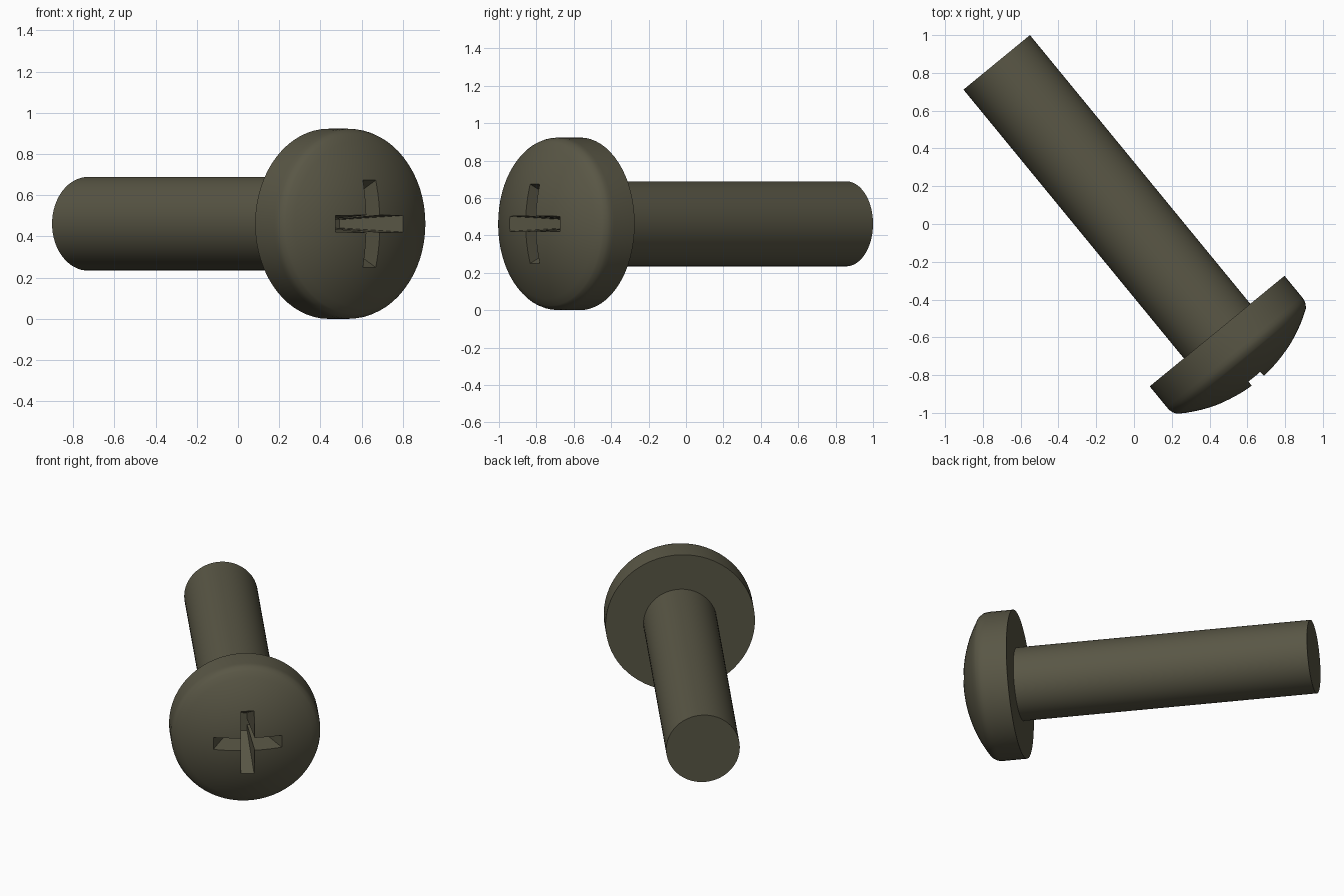
import bpy, bmesh, math
from mathutils import Matrix

if "Cube" in bpy.data.objects:
    bpy.data.objects.remove(bpy.data.objects["Cube"])

SEG = 64
ANGLE = math.atan2(0.634, 0.773)
dx, dy = math.sin(ANGLE), -math.cos(ANGLE)

# local z = screw axis (towards the head), local y = world up
PLACE = Matrix(((-dy, 0, dx, 0.44),
                (dx, 0, dy, -0.567),
                (0, 1, 0, 0.4615),
                (0, 0, 0, 1)))


def loft(name, rings):
    """Skin a list of equal-length point rings into a closed solid."""
    bm = bmesh.new()
    loops = [[bm.verts.new(p) for p in ring] for ring in rings]
    for a, b in zip(loops, loops[1:]):
        n = len(a)
        for i in range(n):
            j = (i + 1) % n
            bm.faces.new((a[i], a[j], b[j], b[i]))
    bm.faces.new(loops[0][::-1])
    bm.faces.new(loops[-1])
    bmesh.ops.recalc_face_normals(bm, faces=bm.faces)
    mesh = bpy.data.meshes.new(name)
    bm.to_mesh(mesh)
    bm.free()
    obj = bpy.data.objects.new(name, mesh)
    bpy.context.collection.objects.link(obj)
    obj.matrix_world = PLACE
    return obj


def circle(r, z):
    return [(r * math.cos(2 * math.pi * i / SEG),
             r * math.sin(2 * math.pi * i / SEG), z) for i in range(SEG)]


def cross(length, half, z):
    pts = []
    for k in range(4):
        c, s = (1, 0, -1, 0)[k], (0, 1, 0, -1)[k]
        for x, y in ((length, -half), (length, half), (half, half)):
            pts.append((x * c - y * s, x * s + y * c, z))
    return pts


# screw body: shank, flat underside, rounded rim and shallow dome
profile = [(0.2275, -1.84), (0.2275, 0), (0.4615, 0), (0.4615, 0.145),
           (0.460, 0.165), (0.455, 0.182), (0.445, 0.198)]
R, TOP = 0.776, 0.342
for i in range(13):
    r = 0.43 * (1 - i / 12) + 0.008
    profile.append((r, TOP - R + math.sqrt(R * R - r * r)))
screw = loft("screw", [circle(r, z) for r, z in profile])

# tapered cross-shaped driver recess
cutter = loft("recess_cutter", [cross(0.06, 0.02, 0.01), cross(0.256, 0.046, 0.40)])
cutter.hide_render = True

mat = bpy.data.materials.new("dark_olive_metal")
mat.diffuse_color = (0.10, 0.094, 0.06, 1)
mat.use_nodes = True
mat.node_tree.nodes["Principled BSDF"].inputs["Base Color"].default_value = mat.diffuse_color
screw.data.materials.append(mat)
cutter.data.materials.append(mat)

mod = screw.modifiers.new("recess", 'BOOLEAN')
mod.operation = 'DIFFERENCE'
mod.solver = 'EXACT'
mod.object = cutter

bpy.context.view_layer.objects.active = screw
screw.select_set(True)
bpy.ops.object.modifier_apply(modifier="recess")
bpy.data.objects.remove(cutter, do_unlink=True)
bpy.ops.object.shade_smooth_by_angle(angle=math.radians(30))
